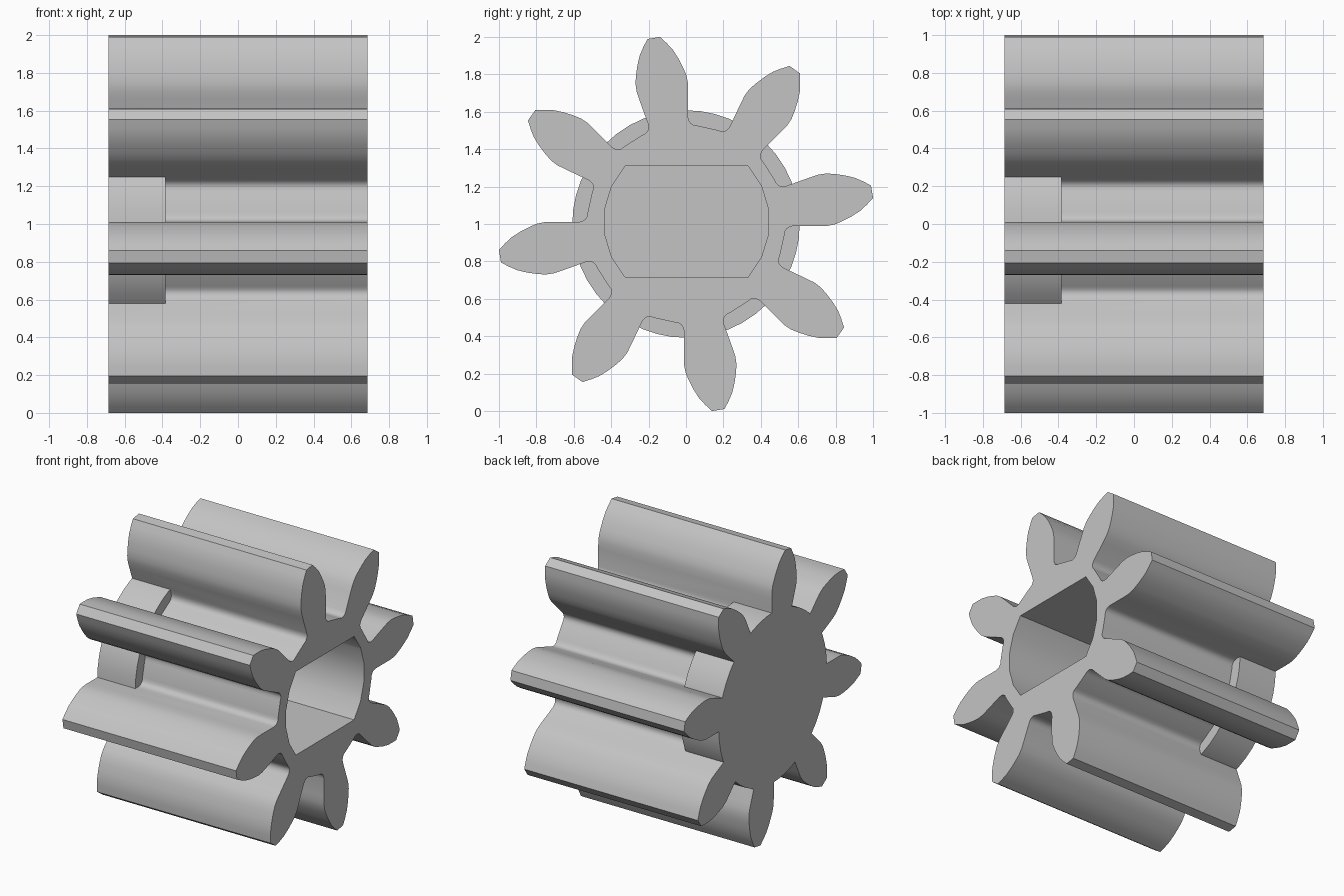
import bpy
import bmesh
from math import sin, cos, radians

cube = bpy.data.objects.get("Cube")
if cube:
    bpy.data.objects.remove(cube, do_unlink=True)

TEETH = 8
HALF_LENGTH = 0.685
FLANGE_INNER = -0.385
TILT = radians(9.85)

steel = bpy.data.materials.new("light_grey_metal")
steel.use_nodes = True
grey = (0.55, 0.55, 0.55, 1)
steel.diffuse_color = grey
steel.node_tree.nodes["Principled BSDF"].inputs["Base Color"].default_value = grey


def prism(name, outline, x0, x1):
    """Extrude a (y, z) outline along x."""
    bm = bmesh.new()
    base = bm.faces.new([bm.verts.new((x0, y, z)) for y, z in outline])
    side = bmesh.ops.extrude_face_region(bm, geom=[base])["geom"]
    moved = [v for v in side if isinstance(v, bmesh.types.BMVert)]
    bmesh.ops.translate(bm, vec=(x1 - x0, 0, 0), verts=moved)
    bmesh.ops.recalc_face_normals(bm, faces=bm.faces[:])
    mesh = bpy.data.meshes.new(name)
    bm.to_mesh(mesh)
    bm.free()
    mesh.materials.append(steel)
    obj = bpy.data.objects.new(name, mesh)
    bpy.context.collection.objects.link(obj)
    return obj


def arc(radius, start, end, steps, cy=0, cz=1):
    angles = [radians(start + (end - start) * i / steps) for i in range(steps + 1)]
    return [(cy + radius * cos(a), cz + radius * sin(a)) for a in angles]


# Half of one tooth, from root fillet to tip: (distance out, half width)
half_tooth = [(0.508, 0.150), (0.514, 0.130), (0.527, 0.116), (0.545, 0.109),
              (0.565, 0.109), (0.69, 0.131), (0.74, 0.139), (0.785, 0.138),
              (0.83, 0.127), (0.88, 0.111), (0.93, 0.090), (0.97, 0.064),
              (1.0095, 0.034)]
tooth = half_tooth + [(u, -v) for u, v in reversed(half_tooth)]

# Toothed body, going round counter-clockwise
outline = []
for i in range(TEETH):
    a = TILT + radians(360 / TEETH) * i
    outline += [(-u * sin(a) + v * cos(a), 1 + u * cos(a) + v * sin(a))
                for u, v in tooth]
gear = prism("pinion_gear", outline, -HALF_LENGTH, HALF_LENGTH)

# Round flange filling the tooth roots at the closed end
flange = prism("end_flange", arc(0.608, 0, 352.5, 47), -HALF_LENGTH, FLANGE_INNER)

# Blind bore with two flats
bore_outline = arc(0.443, -42.2, 42.2, 5, 0.003, 1.013) + \
    arc(0.443, 137.8, 222.2, 5, 0.003, 1.013)
bore = prism("bore_cutter", bore_outline, FLANGE_INNER, HALF_LENGTH + 0.2)

for helper, operation in ((flange, "UNION"), (bore, "DIFFERENCE")):
    mod = gear.modifiers.new(helper.name, "BOOLEAN")
    mod.operation = operation
    mod.solver = "EXACT"
    mod.object = helper
    helper.hide_render = True

# Bake the booleans and drop the helpers
bpy.context.view_layer.update()
depsgraph = bpy.context.evaluated_depsgraph_get()
baked = bpy.data.meshes.new_from_object(gear.evaluated_get(depsgraph))
gear.modifiers.clear()
gear.data = baked
for helper in (flange, bore):
    bpy.data.objects.remove(helper, do_unlink=True)

bpy.ops.object.select_all(action="DESELECT")
gear.select_set(True)
bpy.context.view_layer.objects.active = gear
bpy.ops.object.shade_smooth_by_angle(angle=radians(35))
